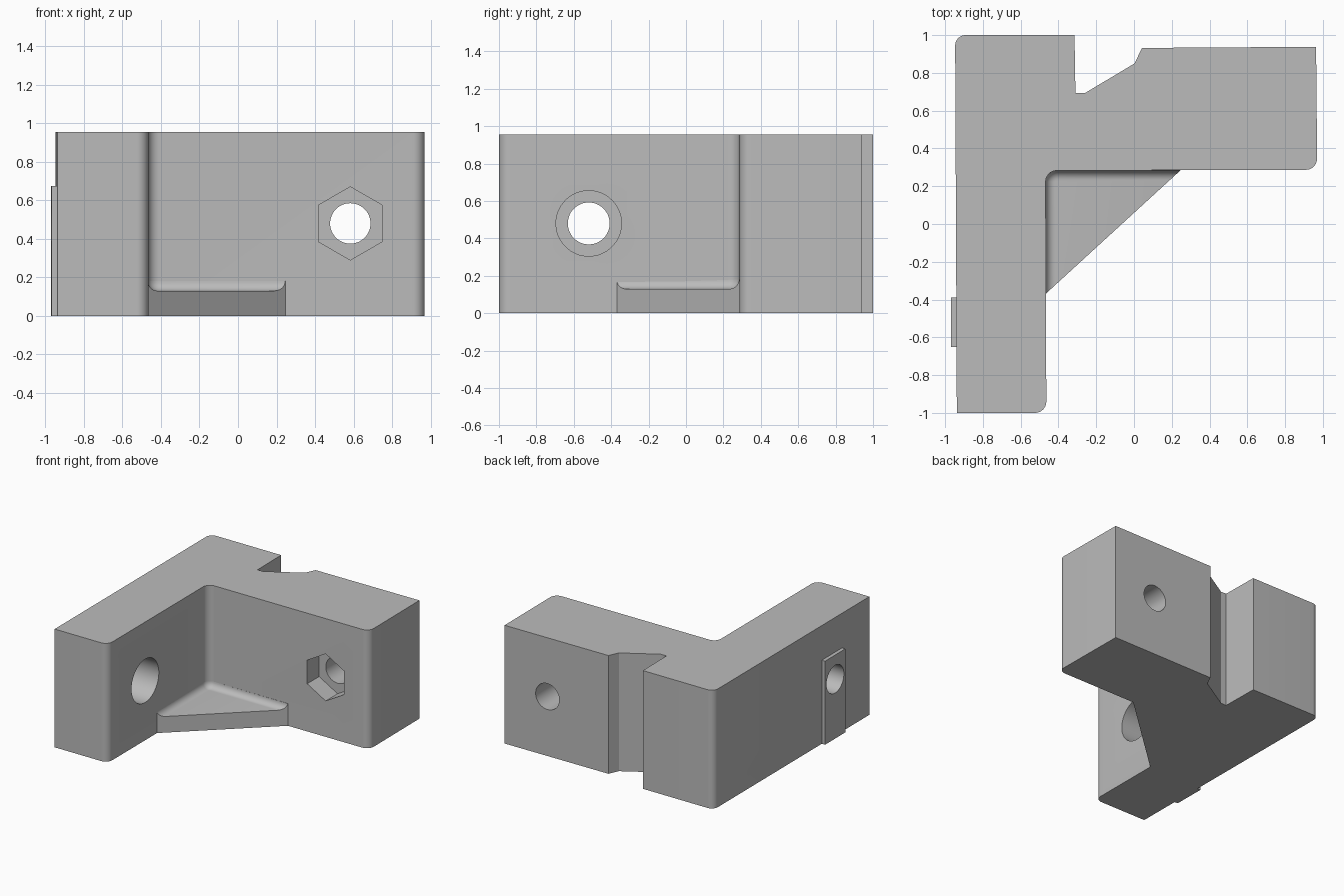
import bpy, bmesh, math
from mathutils import Vector, Matrix

if "Cube" in bpy.data.objects:
    bpy.data.objects.remove(bpy.data.objects["Cube"])

HEIGHT = 0.955
HOLE_Z = 0.48
WALL_X, WALL_Y = -0.468, 0.283      # inner faces of the two arms

grey = bpy.data.materials.new("grey plastic")
grey.diffuse_color = (0.5, 0.5, 0.5, 1)
grey.use_nodes = True
grey.node_tree.nodes["Principled BSDF"].inputs["Base Color"].default_value = grey.diffuse_color


def finish(name, bm):
    bmesh.ops.recalc_face_normals(bm, faces=bm.faces)
    mesh = bpy.data.meshes.new(name)
    bm.to_mesh(mesh)
    bm.free()
    mesh.materials.append(grey)
    obj = bpy.data.objects.new(name, mesh)
    bpy.context.collection.objects.link(obj)
    return obj


def rounded(corners, steps=10):
    """Outline from (x, y, radius) corners, each radius turned into an arc."""
    pts = []
    for i, (x, y, r) in enumerate(corners):
        p = Vector((x, y))
        if r <= 0:
            pts.append(p)
            continue
        a = (Vector(corners[i - 1][:2]) - p).normalized()
        b = (Vector(corners[(i + 1) % len(corners)][:2]) - p).normalized()
        half = a.angle(b) / 2
        centre = p + (a + b).normalized() * r / math.sin(half)
        start = p + a * r / math.tan(half) - centre
        end = p + b * r / math.tan(half) - centre
        sweep = end.angle_signed(start)
        for k in range(steps + 1):
            pts.append(centre + Matrix.Rotation(sweep * k / steps, 2) @ start)
    return pts


def prism(name, outline, z0, z1):
    bm = bmesh.new()
    face = bm.faces.new([bm.verts.new((p[0], p[1], z0)) for p in outline])
    top = bmesh.ops.extrude_face_region(bm, geom=[face])["geom"]
    bmesh.ops.translate(bm, vec=(0, 0, z1 - z0),
                        verts=[v for v in top if isinstance(v, bmesh.types.BMVert)])
    return finish(name, bm)


def cutter(name, radius, sides, start, end, turn=0.0):
    """Cylinder or hexagonal prism between two points."""
    start, end = Vector(start), Vector(end)
    axis = end - start
    bm = bmesh.new()
    bmesh.ops.create_cone(bm, cap_ends=True, segments=sides, radius1=radius,
                          radius2=radius, depth=axis.length)
    aim = axis.to_track_quat('Z', 'Y').to_matrix().to_4x4()
    bmesh.ops.transform(bm, verts=bm.verts, matrix=Matrix.Translation((start + end) / 2)
                        @ aim @ Matrix.Rotation(turn, 4, 'Z'))
    obj = finish(name, bm)
    obj.hide_render = True
    return obj


def cut(obj, tools):
    bpy.context.view_layer.objects.active = obj
    for tool in tools:
        mod = obj.modifiers.new(tool.name, 'BOOLEAN')
        mod.operation, mod.solver, mod.object = 'DIFFERENCE', 'EXACT', tool
        bpy.ops.object.modifier_apply(modifier=mod.name)


# Two-armed body with rounded corners and a notch in the back
body = prism("bracket_body", rounded([
    (-0.947, 1.0, 0.055), (-0.315, 1.0, 0), (-0.31, 0.693, 0), (-0.26, 0.693, 0),
    (0.003, 0.85, 0), (0.042, 0.932, 0), (0.964, 0.938, 0), (0.97, 0.287, 0.06),
    (WALL_X, WALL_Y, 0.06), (-0.464, -1.0, 0.06), (-0.938, -1.0, 0)]), 0, HEIGHT)

# Raised pad on the outer left face
pad = prism("side_pad", [(-0.97, -0.39), (-0.93, -0.39), (-0.93, -0.65), (-0.968, -0.65)],
            0, 0.675)

# Bolt holes with a round counterbore and a hexagonal nut pocket
side_hole = cutter("side_hole_cutter", 0.112, 48, (-1.2, -0.52, HOLE_Z), (-0.6, -0.52, HOLE_Z))
counterbore = cutter("counterbore_cutter", 0.175, 64, (-0.78, -0.52, HOLE_Z), (-0.3, -0.52, HOLE_Z))
front_hole = cutter("front_hole_cutter", 0.105, 48, (0.583, 0.3, HOLE_Z), (0.583, 1.2, HOLE_Z))
nut_pocket = cutter("nut_pocket_cutter", 0.19, 6, (0.583, 0.1, HOLE_Z),
                    (0.583, WALL_Y + 0.155, HOLE_Z), 0)
cut(body, [side_hole, counterbore, front_hole, nut_pocket])
cut(pad, [side_hole])
for tool in (side_hole, counterbore, front_hole, nut_pocket):
    bpy.data.objects.remove(tool)

# Triangular web in the inner corner, blended upward into both walls
WEB_TOP, BLEND, CORNER, SLOPE = 0.13, 0.05, 0.06, 0.916


def web_path(d):
    """Plan line at distance d from the walls, ending on the slanted edge."""
    pts = [(WALL_X + d, -0.37 + SLOPE * d)]
    r = CORNER - d
    for k in range(9):
        t = math.pi - k / 8 * math.pi / 2
        pts.append((WALL_X + CORNER + r * math.cos(t), WALL_Y - CORNER + r * math.sin(t)))
    pts.append((WALL_X + (WALL_Y + 0.37 - d) / SLOPE, WALL_Y - d))
    return pts


rows = [(-0.01, 0.0), (-0.01, WEB_TOP + BLEND)]
for k in range(9):
    a = math.pi / 2 * (1 - k / 8)
    rows.append((BLEND * (1 - math.sin(a)), WEB_TOP + BLEND * (1 - math.cos(a))))
bm = bmesh.new()
grid = [[bm.verts.new((x, y, z)) for x, y in web_path(d)] for d, z in rows]
for low, high in zip(grid, grid[1:]):
    for j in range(len(low) - 1):
        bm.faces.new((low[j], low[j + 1], high[j + 1], high[j]))
bm.faces.new(grid[0])                                   # underside
bm.faces.new(grid[-1])                                  # flat top
bm.faces.new([row[0] for row in grid] + [row[-1] for row in reversed(grid)])
web = finish("corner_web", bm)

# Smooth rounded faces, keep hard edges
for obj in (body, pad, web):
    bpy.ops.object.select_all(action='DESELECT')
    obj.select_set(True)
    bpy.context.view_layer.objects.active = obj
    bpy.ops.object.shade_smooth_by_angle(angle=math.radians(30))
